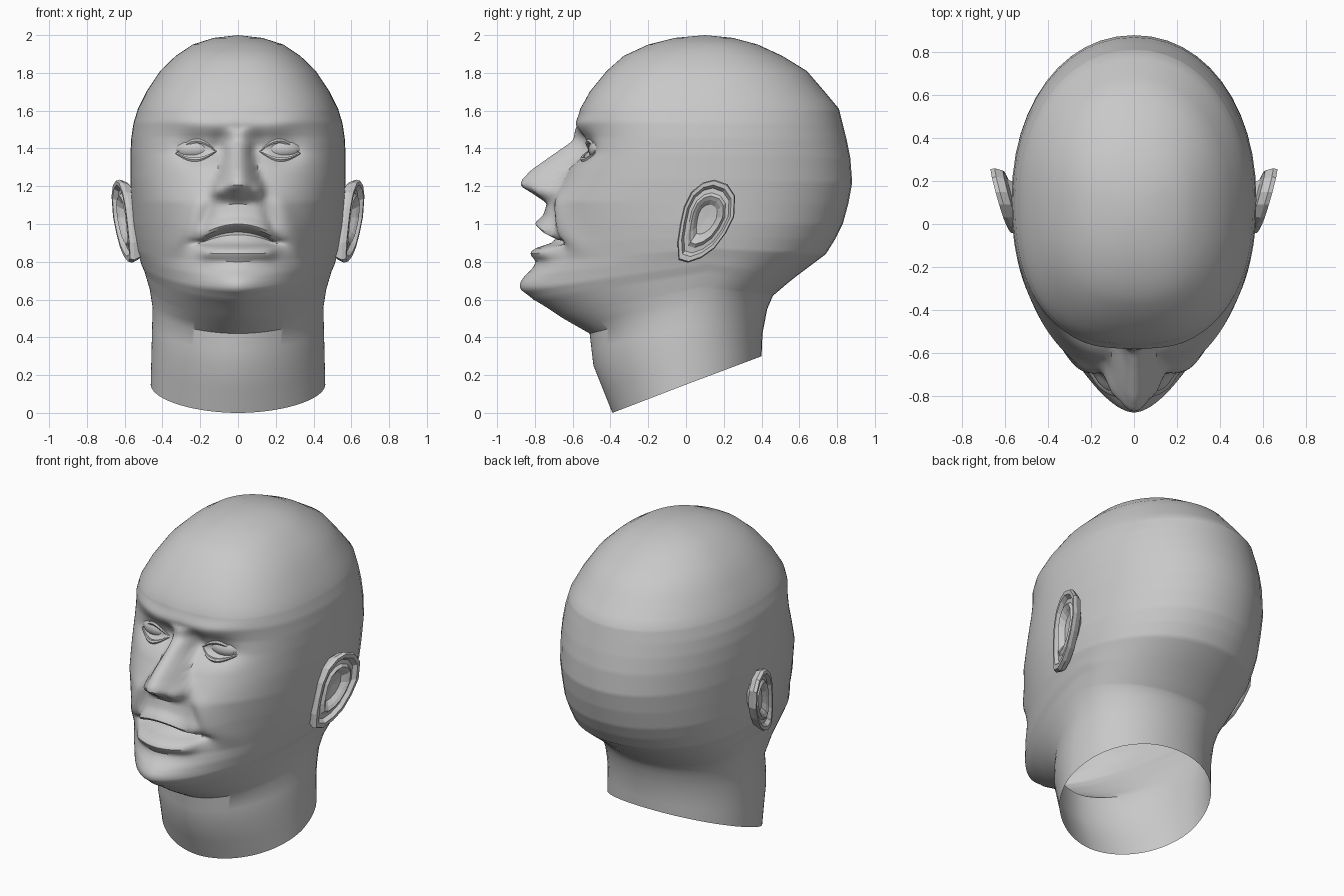
import bpy, bmesh, math
from math import sin, cos, pi, exp

if "Cube" in bpy.data.objects:
    bpy.data.objects.remove(bpy.data.objects["Cube"])

skin = bpy.data.materials.new("plain_grey")
skin.diffuse_color = (0.58, 0.58, 0.58, 1)
skin.use_nodes = True
skin.node_tree.nodes["Principled BSDF"].inputs["Base Color"].default_value = skin.diffuse_color

# Horizontal sections: front z, front y, back z, back y, half width, front roundness
ROWS = [
    (0.00, -.39, .30, .40, .462, 1.9), (0.25, -.49, .42, .405, .457, 1.85),
    (0.42, -.51, .55, .43, .452, 1.85), (0.50, -.65, .62, .46, .468, 1.75),
    (0.60, -.80, .68, .53, .495, 1.7), (0.65, -.835, .72, .58, .512, 1.7),
    (0.73, -.825, .78, .66, .525, 1.75), (0.80, -.79, .84, .74, .54, 1.8),
    (0.90, -.77, .92, .79, .55, 1.9), (1.00, -.765, 1.0, .83, .56, 1.95),
    (1.12, -.735, 1.11, .86, .565, 2.1), (1.25, -.65, 1.22, .88, .57, 2.3),
    (1.38, -.58, 1.35, .87, .57, 2.45), (1.46, -.56, 1.45, .85, .565, 2.5),
    (1.54, -.563, 1.53, .83, .553, 2.55), (1.61, -.558, 1.61, .81, .53, 2.55),
    (1.70, -.51, 1.70, .735, .485, 2.5), (1.81, -.42, 1.81, .64, .412, 2.45),
    (1.89, -.33, 1.89, .51, .33, 2.4), (1.95, -.20, 1.95, .38, .24, 2.3),
    (1.985, -.06, 1.985, .25, .13, 2.1),
]
# How far each section rises from the front to the side, which forms the jaw line
RISE = [(0, .15), (.25, .11), (.42, .14), (.50, .16), (.60, .15), (.65, .14),
        (.73, .10), (.80, .07), (.90, .03), (1.0, 0)]
# Nose ridge: z, y, half width
NOSE = [(1.11, -.735, .13), (1.16, -.81, .145), (1.20, -.875, .15), (1.23, -.872, .135),
        (1.285, -.82, .11), (1.36, -.715, .09), (1.44, -.60, .075), (1.50, -.575, .07)]
# Downward arch of the upper lip by height
ARCH = [(.885, 0), (.968, .06), (1.03, .05), (1.14, 0)]


def lookup(rows, z):
    """Linear interpolation of a table by its first column."""
    if z <= rows[0][0]:
        return rows[0]
    for a, b in zip(rows, rows[1:]):
        if z <= b[0]:
            f = (z - a[0]) / (b[0] - a[0])
            return tuple(p + (q - p) * f for p, q in zip(a, b))
    return rows[-1]


def g(d, width):
    return exp(-(d / width) ** 2)


def step(d, width):
    return 1 / (1 + exp(-max(-50, min(50, d / width))))


def middle(zf):
    return min(.12, max(0, (zf - .3) * .4))


def front_y(x, row):
    zf, yf, _, _, w, p = row
    s = min(1, abs(x) / w)
    return middle(zf) + (yf - middle(zf)) * (1 - s ** p) ** (1 / p)


def arch(x, z):
    """Bends the rows of faces around the mouth."""
    X = abs(x)
    bend = (X / .19) ** 2 if X < .19 else max(0, 1 - (X - .19) / .16)
    return lookup(ARCH, z)[1] * bend


def features(x, z):
    """Face relief along y; negative comes forward."""
    X, d = abs(x), 0
    if z < .5 or z > 1.7:
        return 0
    # chin
    d -= .048 * g(X, .2) * g(z - .68, .06)
    # nose ridge and wings
    if 1.11 < z < 1.5:
        _, ny, hw = lookup(NOSE, z)
        d += min(0, ny - lookup(ROWS, z)[1]) * max(0, 1 - (X / hw) ** 2) ** 1.4
    d -= .05 * g(X - .105, .035) * g(z - 1.17, .035)
    # eye sockets and brows
    d += .055 * g(X - .22, .11) * g(z - 1.39, .065)
    d += .045 * g(X - .10, .045) * g(z - 1.40, .07)
    d -= .02 * g(X - .20, .17) * g(z - 1.52 - .1 * (X - .1), .045)
    d -= .015 * g(X, .12) * g(z - 1.54, .05)
    # open mouth sloping up into the head, and lips
    up, low = .968, .884
    fade = step(.19 - X, .012)
    depth = .05 + .06 * max(0, min(1, (z - low) / .08))
    d += depth * step(z - low, .005) * step(up - z, .005) * fade
    d -= .034 * g(z - up - .035, .03) * fade
    d -= .042 * g(z - low + .038, .034) * fade
    d += .02 * g(X - .205, .035) * g(z - .91, .04)
    # folds between nose and mouth corners, with cheeks outside
    fold = X - .13 - .41 * (1.16 - z)
    window = step(z - .87, .025) * step(1.13 - z, .02)
    d += (.024 * g(fold, .035) - .018 * g(fold - .08, .05)) * window
    return d


def surface(x, z):
    return front_y(x, lookup(ROWS, z)) + features(x, z)


def smooth(ob, degrees):
    bpy.ops.object.select_all(action='DESELECT')
    ob.select_set(True)
    bpy.context.view_layer.objects.active = ob
    bpy.ops.object.shade_smooth_by_angle(angle=math.radians(degrees))


def loft(name, rings, end=None):
    """Skin closed rings; an optional tip point closes the end."""
    bm = bmesh.new()
    vs = [[bm.verts.new(c) for c in r] for r in rings]
    n = len(vs[0])
    for a, b in zip(vs, vs[1:]):
        for i in range(n):
            j = (i + 1) % n
            bm.faces.new((a[i], a[j], b[j], b[i]))
    if end:
        tip = bm.verts.new(end)
        for i in range(n):
            bm.faces.new((vs[-1][i], vs[-1][(i + 1) % n], tip))
    bmesh.ops.recalc_face_normals(bm, faces=bm.faces)
    me = bpy.data.meshes.new(name)
    bm.to_mesh(me)
    bm.free()
    me.materials.append(skin)
    ob = bpy.data.objects.new(name, me)
    bpy.context.collection.objects.link(ob)
    return ob


# Head and neck: open at the sloping neck base, finer rings over the face
levels = []
for a, b in zip(ROWS, ROWS[1:]):
    n = math.ceil((b[0] - a[0]) / .016) if .49 < a[0] < 1.6 else 2
    levels += [tuple(p + (q - p) * k / n for p, q in zip(a, b)) for k in range(n)]
levels.append(ROWS[-1])

FRONT, BACK = 84, 24
rings = []
for row in levels:
    zf, yf, zb, yb, w, p = row
    ym = middle(zf)
    zm = zf + lookup(RISE, zf)[1] if zf < 1 else (zf + zb) / 2
    ring = []
    for i in range(FRONT + 1):
        x = w * sin(-pi / 2 + pi * i / FRONT)
        y = front_y(x, row)
        z = zf + (zm - zf) * (y - yf) / (ym - yf)
        ring.append((x, y + features(x, z), z - arch(x, z)))
    for i in range(1, BACK):
        c, s = cos(pi * i / BACK), sin(pi * i / BACK) ** .96
        ring.append((w * math.copysign(abs(c) ** .96, c), ym + (yb - ym) * s,
                     zm + (zb - zm) * s))
    rings.append(ring)
smooth(loft("head_and_neck", rings, end=(0, .1, 2.0)), 38)

# Ear outline (y, z) and the stacked steps (scale, outward offset)
EAR = [(-.04, .81), (-.045, .90), (-.03, 1.0), (-.01, 1.09), (.03, 1.17), (.09, 1.22),
       (.15, 1.235), (.22, 1.21), (.26, 1.15), (.255, 1.04), (.21, .95), (.15, .87),
       (.08, .82), (.01, .795)]
STEPS = [(.5, -.10), (.65, -.06), (.93, -.05), (1.0, -.015), (.97, .006), (.86, .006),
         (.78, -.018), (.66, -.015), (.58, .0), (.48, -.012), (.36, -.035)]


def ear_point(side, y, z, scale, out):
    yy, zz = .11 + (y - .11) * scale, 1.03 + (z - 1.03) * scale
    return (side * (.574 + .27 * (yy + .05) + .06 * (zz - 1.03) + out), yy, zz)


for side, label in ((-1, "left"), (1, "right")):
    loft(label + "_ear", [[ear_point(side, y, z, s, o) for y, z in EAR] for s, o in STEPS],
         end=ear_point(side, .11, 1.03, 0, -.04))

    # Eyeball
    bpy.ops.mesh.primitive_uv_sphere_add(
        segments=20, ring_count=12, radius=1,
        location=(side * .222, surface(.222, 1.395) + .075, 1.395))
    eye = bpy.context.object
    eye.name = label + "_eyeball"
    eye.scale = (.13, .10, .07)
    eye.data.materials.append(skin)
    smooth(eye, 30)

    # Eyelids: thin tapered tubes lying on the socket
    for lid, h in (("upper", .06), ("lower", -.04)):
        tube = []
        for k in range(11):
            t = k / 10
            x, z = .115 + .215 * t, 1.385 + h * sin(pi * t) - .01 * t
            r = .005 + .008 * sin(pi * t)
            y = surface(x, z) - .004 * sin(pi * t)
            tube.append([(side * x, y + r * cos(a * pi / 3), z + r * sin(a * pi / 3))
                         for a in range(6)])
        loft(label + "_" + lid + "_eyelid", tube)
